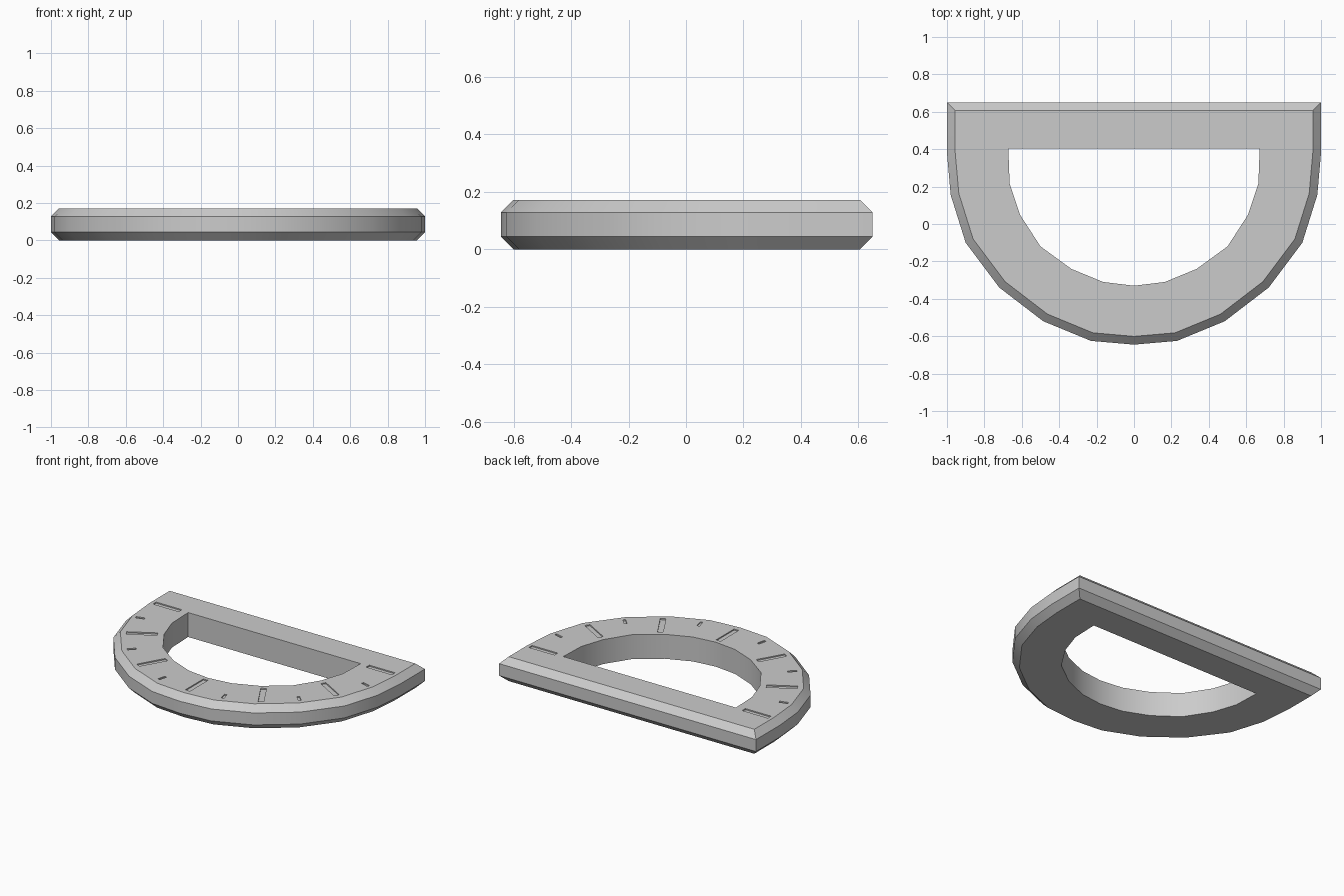
import bpy, bmesh, math
from mathutils import Vector

cube = bpy.data.objects.get("Cube")
if cube:
    bpy.data.objects.remove(cube, do_unlink=True)

HEIGHT, BEVEL = 0.172, 0.044
CENTRE = Vector((0, 0.4))

grey = bpy.data.materials.new("light_grey")
grey.use_nodes = True
grey.diffuse_color = (0.6, 0.6, 0.6, 1)
grey.node_tree.nodes["Principled BSDF"].inputs["Base Color"].default_value = (0.6, 0.6, 0.6, 1)


def mirrored(half):
    """Closed outline from its +x half, listed back to front; clockwise from above."""
    return [Vector(p) for p in half] + [Vector((-x, y)) for x, y in reversed(half) if x > 0]


def inset(outline, amount):
    """Move every side of a clockwise outline inwards by the same amount."""
    result = []
    for i, p in enumerate(outline):
        a = (p - outline[i - 1]).normalized()
        b = (outline[(i + 1) % len(outline)] - p).normalized()
        na, nb = Vector((a.y, -a.x)), Vector((b.y, -b.x))
        result.append(p + (na + nb) * amount / (1 + na.dot(nb)))
    return result


def loft(name, layers):
    """Solid through stacked outlines given as (outline, z)."""
    bm = bmesh.new()
    rings = [[bm.verts.new((p.x, p.y, z)) for p in outline] for outline, z in layers]
    for low, high in zip(rings, rings[1:]):
        for i in range(len(low)):
            bm.faces.new((low[i - 1], low[i], high[i], high[i - 1]))
    bm.faces.new(rings[0])
    bm.faces.new(rings[-1])
    bmesh.ops.recalc_face_normals(bm, faces=bm.faces)
    mesh = bpy.data.meshes.new(name)
    bm.to_mesh(mesh)
    bm.free()
    mesh.materials.append(grey)
    obj = bpy.data.objects.new(name, mesh)
    bpy.context.collection.objects.link(obj)
    return obj


# Bevelled half-round body
outer = mirrored([(1, 0.65), (1, 0.38), (0.98, 0.155), (0.9, -0.1), (0.72, -0.34),
                  (0.485, -0.52), (0.23, -0.625), (0, -0.645)])
rim = inset(outer, BEVEL)
body = loft("protractor_body", [(rim, 0), (outer, BEVEL), (outer, HEIGHT - BEVEL), (rim, HEIGHT)])

# Half-round window
window = mirrored([(0.672, 0.405), (0.665, 0.215), (0.61, 0.05), (0.5, -0.12),
                   (0.335, -0.24), (0.165, -0.31), (0, -0.33)])
cutters = [loft("window_cutter", [(window, -0.1), (window, HEIGHT + 0.1)])]

# Engraved angle marks: long every 30 degrees, short between
for step in range(13):
    angle = math.radians(15 * step)
    out = Vector((math.cos(angle), -math.sin(angle)))
    side = Vector((-out.y, out.x))
    end = 0.93 + 0.03 * math.sin(angle)
    length, half = (0.06, 0.009) if step % 2 else (0.2, 0.018)
    mark = [CENTRE + out * r + side * s for r, s in
            ((end, half), (end, -half), (end - length, -half), (end - length, half))]
    cutters.append(loft("mark_cutter", [(mark, HEIGHT - 0.008), (mark, HEIGHT + 0.05)]))

bpy.ops.object.select_all(action="DESELECT")
bpy.context.view_layer.objects.active = body
body.select_set(True)
for cutter in cutters:
    cut = body.modifiers.new("cut", "BOOLEAN")
    cut.operation = "DIFFERENCE"
    cut.solver = "EXACT"
    cut.object = cutter
    bpy.ops.object.modifier_apply(modifier=cut.name)
    bpy.data.objects.remove(cutter, do_unlink=True)

bpy.ops.object.shade_smooth_by_angle(angle=math.radians(30))
